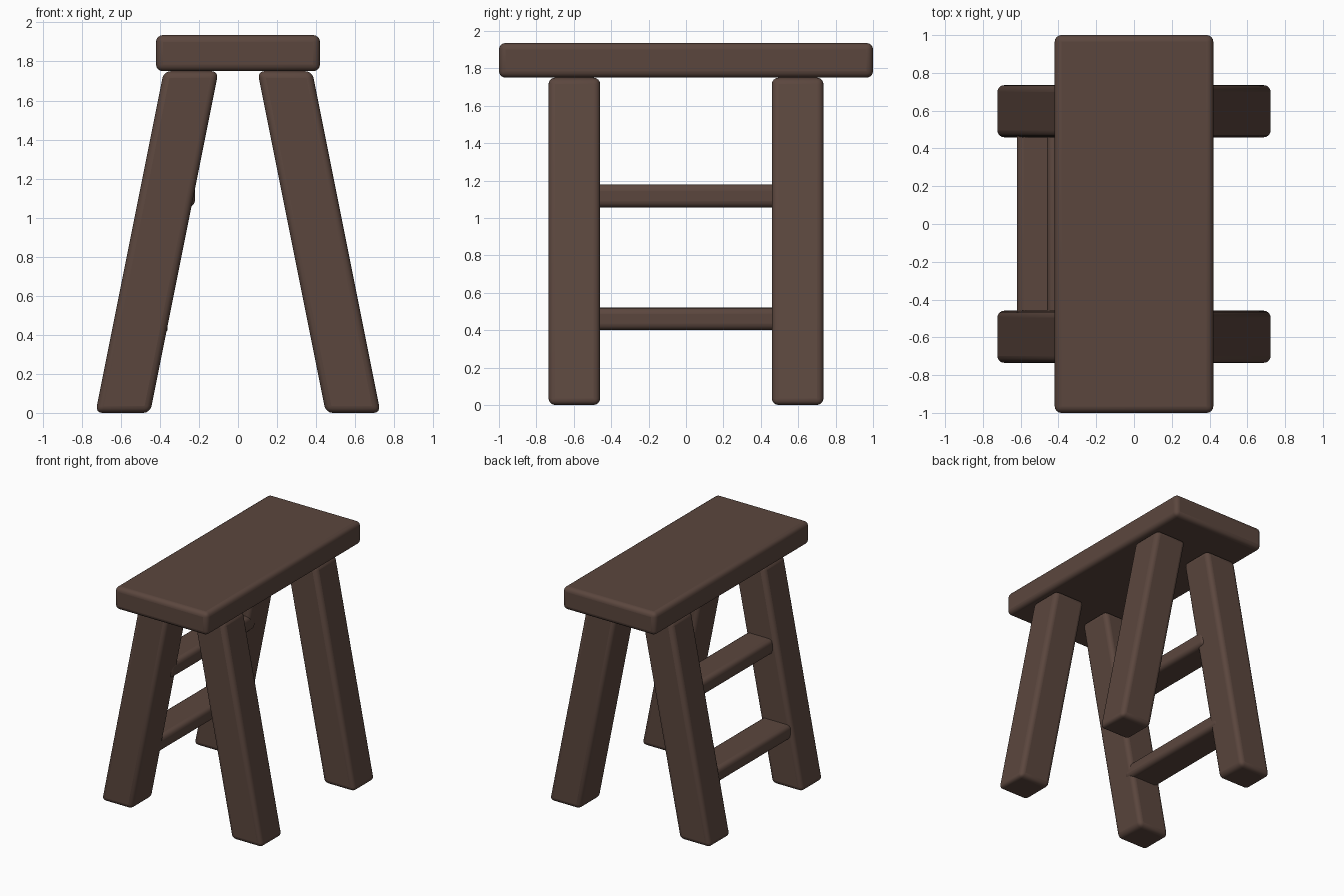
import bpy

if "Cube" in bpy.data.objects:
    bpy.data.objects.remove(bpy.data.objects["Cube"])

wood = bpy.data.materials.new("dark_wood")
wood.diffuse_color = (0.105, 0.062, 0.048, 1)
wood.use_nodes = True
wood.node_tree.nodes["Principled BSDF"].inputs["Base Color"].default_value = wood.diffuse_color


def rounded_box(name, x, y, z, bevel, lean=0.0):
    """Box from ranges; its top is shifted sideways by lean."""
    corners = [(x[i] + lean * k, y[j], z[k])
               for k in (0, 1) for i, j in ((0, 0), (1, 0), (1, 1), (0, 1))]
    faces = [(3, 2, 1, 0), (4, 5, 6, 7)]
    faces += [(i, (i + 1) % 4, (i + 1) % 4 + 4, i + 4) for i in range(4)]
    mesh = bpy.data.meshes.new(name)
    mesh.from_pydata(corners, [], faces)
    mesh.materials.append(wood)
    ob = bpy.data.objects.new(name, mesh)
    bpy.context.collection.objects.link(ob)
    mod = ob.modifiers.new("bevel", 'BEVEL')
    mod.width = bevel
    mod.segments = 4
    mod.limit_method = 'NONE'
    bpy.ops.object.select_all(action='DESELECT')
    ob.select_set(True)
    bpy.context.view_layer.objects.active = ob
    bpy.ops.object.shade_smooth_by_angle()
    return ob


# seat plank
rounded_box("seat", (-0.42, 0.42), (-1, 1), (1.75, 1.935), 0.035)

# four splayed legs
for side, sx in (("left", -1), ("right", 1)):
    for end, sy in (("front", -1), ("back", 1)):
        rounded_box(f"{end}_{side}_leg",
                    (sx * 0.59 - 0.14, sx * 0.59 + 0.14),
                    (sy * 0.597 - 0.138, sy * 0.597 + 0.138),
                    (0, 1.75), 0.035, lean=-sx * 0.35)

# two steps between the left legs
rounded_box("lower_step", (-0.62, -0.36), (-0.55, 0.55), (0.40, 0.52), 0.035)
rounded_box("upper_step", (-0.46, -0.22), (-0.55, 0.55), (1.055, 1.18), 0.035)
